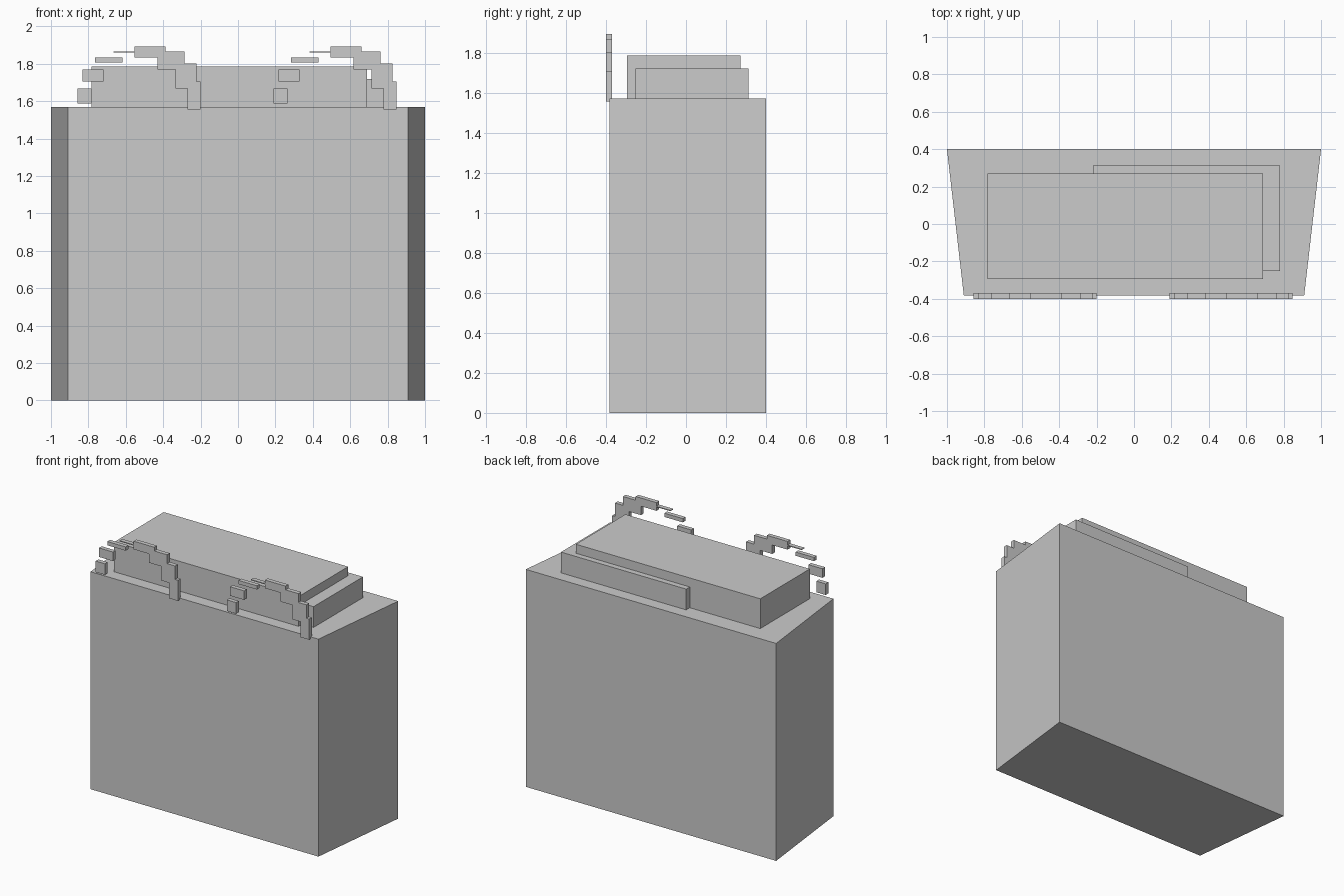
import bpy, bmesh

if "Cube" in bpy.data.objects:
    bpy.data.objects.remove(bpy.data.objects["Cube"])

BODY_TOP = 1.57


def prism(name, points, axis, lo, hi):
    """Extrude an outline: axis 'z' takes (x, y) points, axis 'y' takes (x, z) points."""
    def place(p, d):
        return (p[0], p[1], d) if axis == 'z' else (p[0], d, p[1])
    bm = bmesh.new()
    face = bm.faces.new([bm.verts.new(place(p, lo)) for p in points])
    ext = bmesh.ops.extrude_face_region(bm, geom=[face])
    for v in ext['geom']:
        if isinstance(v, bmesh.types.BMVert):
            if axis == 'z':
                v.co.z = hi
            else:
                v.co.y = hi
    bmesh.ops.recalc_face_normals(bm, faces=bm.faces)
    mesh = bpy.data.meshes.new(name)
    bm.to_mesh(mesh)
    bm.free()
    obj = bpy.data.objects.new(name, mesh)
    bpy.context.collection.objects.link(obj)
    return obj


def rect(x0, x1, v0, v1):
    return [(x0, v0), (x1, v0), (x1, v1), (x0, v1)]


# Tapered main body
prism("body", [(-0.91, -0.382), (0.91, -0.382), (1, 0.4), (-1, 0.4)], 'z', 0, BODY_TOP)

# Stacked slabs on top
prism("top_slab_tall", rect(-0.783, 0.69, -0.294, 0.271), 'z', BODY_TOP, 1.785)
prism("top_slab_low", rect(-0.22, 0.78, -0.252, 0.312), 'z', BODY_TOP, 1.72)

# Stepped arches at the front edge: one solid stair plus floating blocks
stair = [(-0.553, 1.893), (-0.388, 1.893), (-0.388, 1.866), (-0.286, 1.866),
         (-0.286, 1.802), (-0.222, 1.802), (-0.222, 1.705), (-0.2, 1.705),
         (-0.2, 1.556), (-0.27, 1.556), (-0.27, 1.668), (-0.334, 1.668),
         (-0.334, 1.77), (-0.43, 1.77), (-0.43, 1.834), (-0.553, 1.834)]
blocks = [rect(-0.857, -0.783, 1.588, 1.668),
          rect(-0.831, -0.719, 1.705, 1.77),
          rect(-0.764, -0.617, 1.807, 1.834),
          rect(-0.665, -0.553, 1.861, 1.867)]

for side, shift in (("left", 0), ("right", 1.048)):
    for i, shape in enumerate([stair] + blocks):
        part = "stair" if i == 0 else f"block_{i}"
        pts = [(x + shift, z) for x, z in shape]
        prism(f"{side}_arch_{part}", pts, 'y', -0.4, -0.369)
